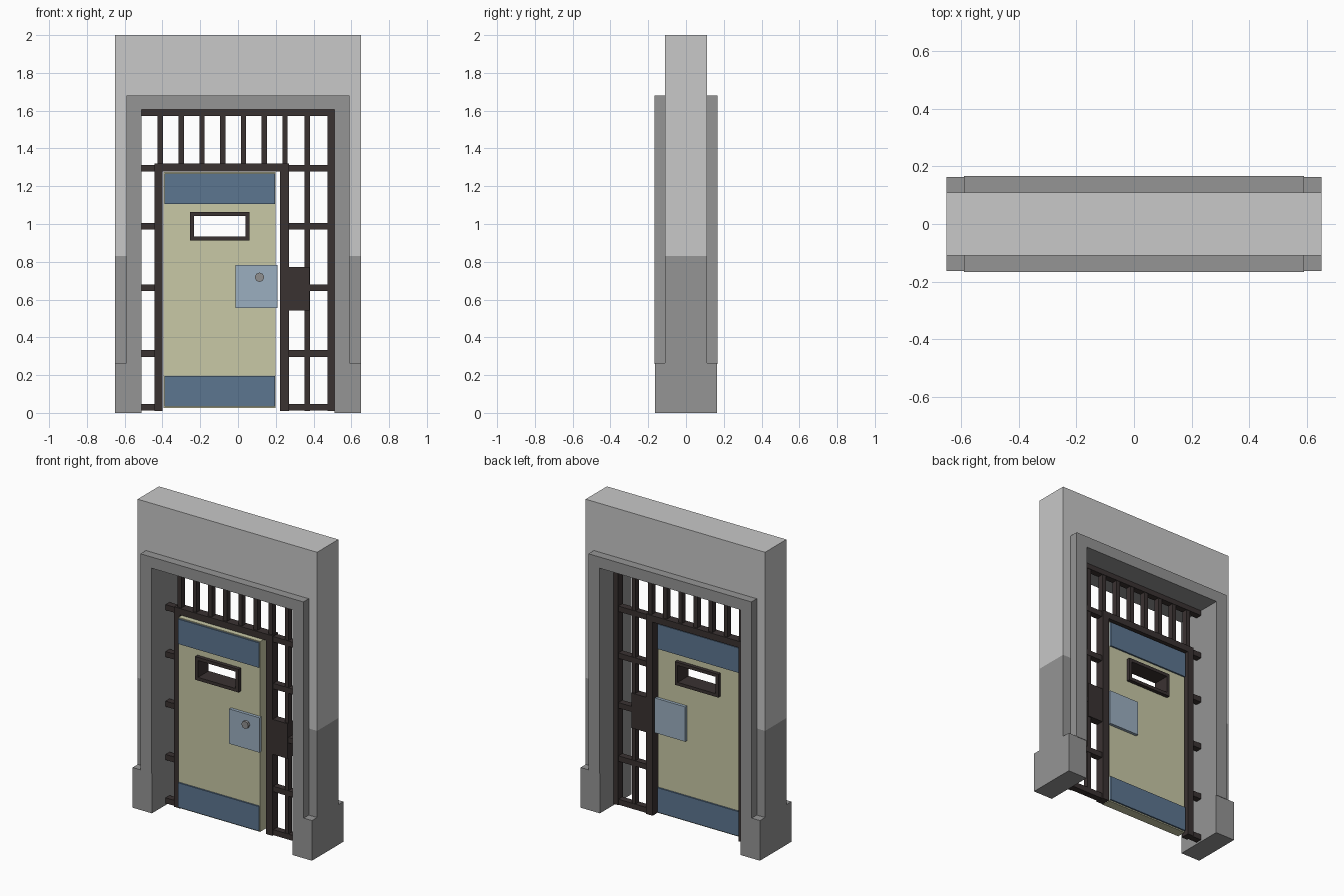
import bpy, bmesh, math

if "Cube" in bpy.data.objects:
    bpy.data.objects.remove(bpy.data.objects["Cube"])


def material(name, rgb):
    m = bpy.data.materials.new(name)
    m.diffuse_color = (*rgb, 1)
    m.use_nodes = True
    m.node_tree.nodes["Principled BSDF"].inputs["Base Color"].default_value = m.diffuse_color
    return m


PALE = material("pale concrete", (0.58, 0.58, 0.58))
GREY = material("dark concrete", (0.30, 0.30, 0.30))
IRON = material("dark iron", (0.042, 0.032, 0.031))
CREAM = material("cream paint", (0.58, 0.58, 0.38))
BLUE = material("blue paint", (0.107, 0.18, 0.28))
STEEL = material("light blue steel", (0.33, 0.43, 0.53))
KNOB = material("knob grey", (0.28, 0.28, 0.28))


def finish(name, bm, mat):
    bmesh.ops.recalc_face_normals(bm, faces=bm.faces)
    me = bpy.data.meshes.new(name)
    bm.to_mesh(me)
    bm.free()
    me.materials.append(mat)
    ob = bpy.data.objects.new(name, me)
    bpy.context.collection.objects.link(ob)
    return ob


def box(name, x, y, z, mat):
    bm = bmesh.new()
    bmesh.ops.create_cube(bm, size=1)
    for v in bm.verts:
        v.co = [r[0] if c < 0 else r[1] for c, r in zip(v.co, (x, y, z))]
    return finish(name, bm, mat)


def extrude_profile(name, pts, y, mat):
    bm = bmesh.new()
    face = bm.faces.new([bm.verts.new((px, y[0], pz)) for px, pz in pts])
    new = bmesh.ops.extrude_face_region(bm, geom=[face])["geom"]
    bmesh.ops.translate(bm, vec=(0, y[1] - y[0], 0),
                        verts=[g for g in new if isinstance(g, bmesh.types.BMVert)])
    return finish(name, bm, mat)


def arch(name, outer, inner, z0, z_in, z_out, depth, mat):
    pts = [(-outer, z0), (-outer, z_out), (outer, z_out), (outer, z0),
           (inner, z0), (inner, z_in), (-inner, z_in), (-inner, z0)]
    return extrude_profile(name, pts, (-depth, depth), mat)


def ring(name, x, z, t, y, mat):
    """Rectangular tube running along y with wall thickness t."""
    bm = bmesh.new()
    loops = []
    for d in (0, t):
        for yy in y:
            loops.append([bm.verts.new(p) for p in (
                (x[0] + d, yy, z[0] + d), (x[1] - d, yy, z[0] + d),
                (x[1] - d, yy, z[1] - d), (x[0] + d, yy, z[1] - d))])
    of, ob, nf, nb = loops
    for a, b in ((of, ob), (nf, nb), (of, nf), (ob, nb)):
        for i in range(4):
            j = (i + 1) % 4
            bm.faces.new((a[i], a[j], b[j], b[i]))
    return finish(name, bm, mat)


# Wall, door surround and plinth blocks
arch("wall_upper", 0.65, 0.55, 0.83, 1.64, 2.0, 0.11, PALE)
arch("door_surround", 0.59, 0.51, 0.26, 1.607, 1.68, 0.166, GREY)
for side, s in (("left", -1), ("right", 1)):
    box("wall_lower_" + side, sorted((s * 0.55, s * 0.65)), (-0.11, 0.11), (0.26, 0.83), GREY)
    box("plinth_" + side, sorted((s * 0.51, s * 0.65)), (-0.163, 0.163), (0, 0.263), GREY)

# Iron door frame
P = (-0.029, 0.029)
B = (-0.021, 0.021)
box("frame_post_left", (-0.443, -0.4), P, (0.01, 1.32), IRON)
box("frame_post_right", (0.222, 0.27), P, (0.01, 1.32), IRON)
box("frame_head", (-0.4, 0.222), P, (1.278, 1.32), IRON)

# Grille: top rail, vertical bars, side rungs
box("grille_top_rail", (-0.51, 0.51), B, (1.573, 1.606), IRON)
for i in range(7):
    x = -0.411 + i * 0.11
    box("transom_bar", (x - 0.014, x + 0.014), (-0.018, 0.018), (1.3, 1.59), IRON)
box("side_bar_inner", (0.353, 0.38), (-0.018, 0.018), (0.01, 1.59), IRON)
box("side_bar_outer", (0.475, 0.51), (-0.024, 0.024), (0.01, 1.606), IRON)
for z in (0.03, 0.314, 0.663, 0.988, 1.295):
    box("rung_left", (-0.51, -0.43), B, (z - 0.018, z + 0.018), IRON)
    box("rung_right", (0.26, 0.49), B, (z - 0.018, z + 0.018), IRON)
box("lock_catch", (0.26, 0.378), (-0.026, 0.026), (0.543, 0.772), IRON)

# Door leaf with a window opening
XL, XR, ZB, ZT = -0.394, 0.199, 0.027, 1.274
WX, WZ = (-0.255, 0.06), (0.912, 1.064)
D = (-0.055, 0.006)
bm = bmesh.new()
xs, zs = (XL, *WX, XR), (ZB, *WZ, ZT)
grid = [[bm.verts.new((x, D[0], z)) for z in zs] for x in xs]
cells = [bm.faces.new((grid[i][j], grid[i + 1][j], grid[i + 1][j + 1], grid[i][j + 1]))
         for i in range(3) for j in range(3) if (i, j) != (1, 1)]
new = bmesh.ops.extrude_face_region(bm, geom=cells)["geom"]
bmesh.ops.translate(bm, vec=(0, D[1] - D[0], 0),
                    verts=[g for g in new if isinstance(g, bmesh.types.BMVert)])
finish("door_leaf", bm, CREAM)
ring("window_frame", WX, WZ, 0.021, (-0.08, 0.03), IRON)

# Kick plates and lock plates on both faces
for face, kick, lock in (("front", (-0.065, D[0]), (-0.075, D[0])),
                         ("back", (D[1], 0.016), (D[1], 0.025))):
    box("kick_plate_" + face, (XL + 0.004, XR - 0.003), kick, (0.035, 0.196), BLUE)
    box("head_plate_" + face, (XL + 0.004, XR - 0.003), kick, (1.105, 1.268), BLUE)
    box("lock_plate_" + face, (-0.012, 0.209), lock, (0.556, 0.784), STEEL)

# Knob
knob = [(0.114 + 0.025 * math.cos(a * math.pi / 4), 0.718 + 0.025 * math.sin(a * math.pi / 4))
        for a in range(8)]
extrude_profile("knob", knob, (-0.092, -0.075), KNOB)
